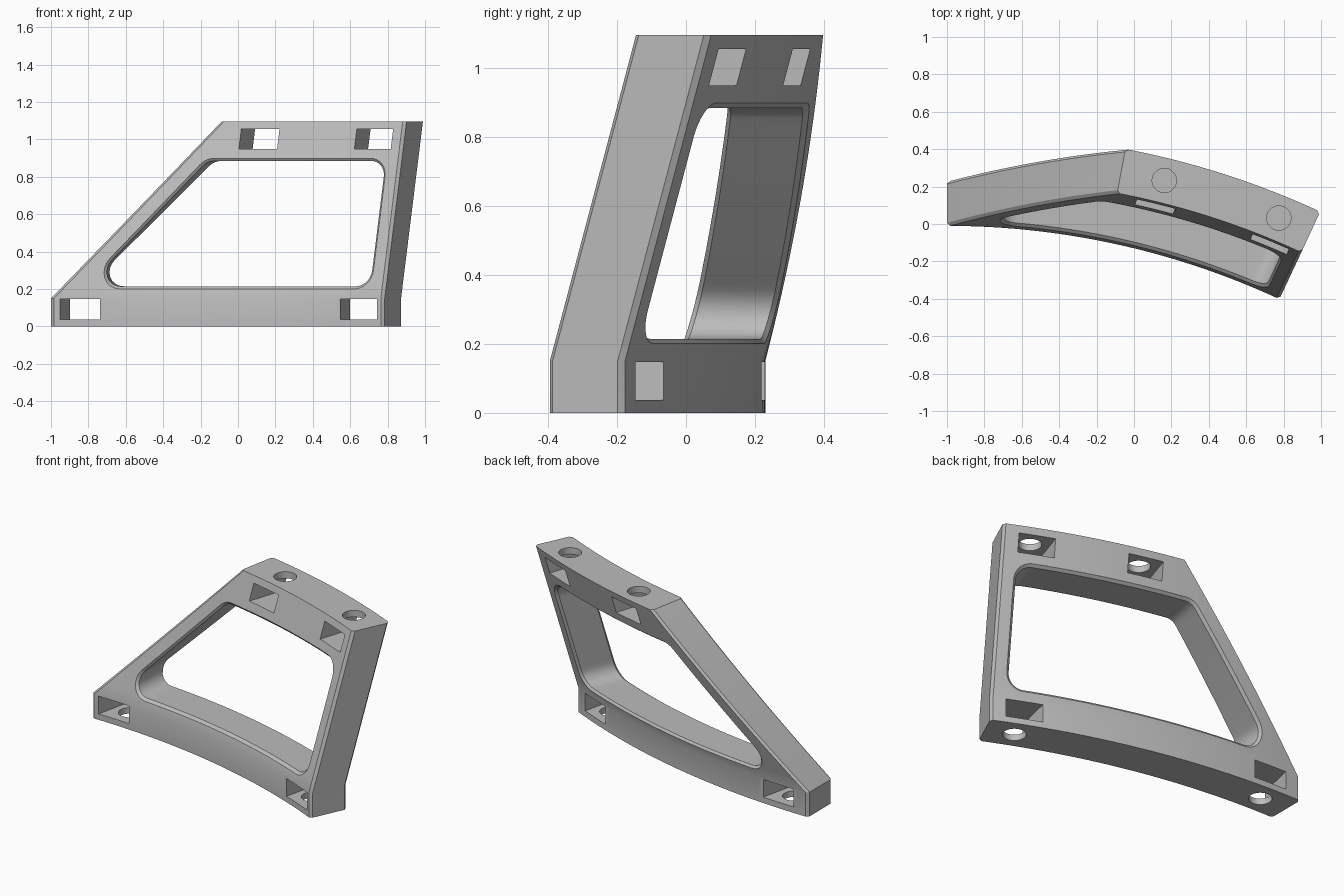
import bpy, bmesh, math
from mathutils import Vector

if "Cube" in bpy.data.objects:
    bpy.data.objects.remove(bpy.data.objects["Cube"])

R_IN, R_OUT = 4.23, 4.47
R_MID = (R_IN + R_OUT) / 2
KNEE, TOP = 0.15, 1.096
END = math.radians(24.85)
TOP_START = math.radians(10.8)

grey = bpy.data.materials.new("plain grey")
grey.use_nodes = True
tone = (0.5, 0.5, 0.5, 1)
grey.diffuse_color = tone
grey.node_tree.nodes["Principled BSDF"].inputs["Base Color"].default_value = tone


def lean(z):
    return max(0, (z - KNEE) / (TOP - KNEE))


def place(angle, radius, z):
    """Point on the curved wall, which leans back above the knee."""
    t = lean(z)
    return Vector((-1 + 0.117 * t + radius * math.sin(angle),
                   -4.24 + 0.25 * t + radius * math.cos(angle), z))


def start(z):
    return TOP_START * lean(z)


def finish(name, bm):
    bmesh.ops.recalc_face_normals(bm, faces=bm.faces)
    mesh = bpy.data.meshes.new(name)
    bm.to_mesh(mesh)
    bm.free()
    mesh.materials.append(grey)
    obj = bpy.data.objects.new(name, mesh)
    bpy.context.collection.objects.link(obj)
    return obj


def loft(bm, loops):
    """Skin closed loops of points and cap both ends."""
    rings = [[bm.verts.new(p) for p in loop] for loop in loops]
    n = len(rings[0])
    for a, b in zip(rings, rings[1:]):
        for i in range(n):
            j = (i + 1) % n
            bm.faces.new((a[i], a[j], b[j], b[i]))
    return rings


# Curved leaning slab, with small chamfers on the four upright edges
COLS, ROWS, CH = 40, 12, 0.016
heights = [0] + [KNEE + (TOP - KNEE) * i / ROWS for i in range(ROWS + 1)]
loops = []
for z in heights:
    a0, c = start(z), CH / R_MID
    angles = [a0 + c + (END - a0 - 2 * c) * i / COLS for i in range(COLS + 1)]
    loop = [place(a, R_IN, z) for a in angles]
    loop += [place(END, R_IN + CH, z), place(END, R_OUT - CH, z)]
    loop += [place(a, R_OUT, z) for a in reversed(angles)]
    loop += [place(a0, R_OUT - CH, z), place(a0, R_IN + CH, z)]
    loops.append(loop)
bm = bmesh.new()
rings = loft(bm, loops)
bm.faces.new(rings[0])
bm.faces.new(rings[-1])
frame = finish("window_frame", bm)


def window_outline(grow):
    """Rounded four-sided outline as (angle, height) pairs."""
    g = grow / R_MID
    low, high = 0.215 - grow, 0.885 + grow
    left = lambda z: start(z) + math.radians(1.72) - g * 1.4
    right = math.radians(23.6) + g
    corners = [Vector((left(low) * R_MID, low)), Vector((right * R_MID, low)),
               Vector((right * R_MID, high)), Vector((left(high) * R_MID, high))]
    arcs = []
    for i, p in enumerate(corners):
        d0 = (corners[i - 1] - p).normalized()
        d1 = (corners[(i + 1) % 4] - p).normalized()
        half = d0.angle(d1) / 2
        r = 0.085 + grow
        centre = p + (d0 + d1).normalized() * r / math.sin(half)
        cut = r / math.tan(half)
        s, e = p + d0 * cut - centre, p + d1 * cut - centre
        sweep = s.angle(e)
        arcs.append([centre + (s * math.sin((1 - k / 8) * sweep) + e * math.sin(k / 8 * sweep))
                     / math.sin(sweep) for k in range(9)])
    pts = []
    for i, arc in enumerate(arcs):
        a, b = arc[-1], arcs[(i + 1) % 4][0]
        pts += arc + [a.lerp(b, k / 24) for k in range(1, 24)]
    return [(p.x / R_MID, p.y) for p in pts]


# Window opening, flared at both faces for a chamfered rim
bm = bmesh.new()
LIP = 0.014
sections = [(R_IN - 0.2, LIP), (R_IN, LIP), (R_IN + LIP, 0),
            (R_OUT - LIP, 0), (R_OUT, LIP), (R_OUT + 0.3, LIP)]
rings = loft(bm, [[place(a, r, z) for a, z in window_outline(g)] for r, g in sections])
bm.faces.new(rings[0])
bm.faces.new(rings[-1])
cutters = [finish("window_cutter", bm)]


def bolt_pocket(angle, aim, low, high, hole_low, hole_high):
    """Straight slot through the wall, and an upright bolt hole into it."""
    across = Vector((math.cos(aim), -math.sin(aim), 0)) * 0.105
    through = Vector((math.sin(aim), math.cos(aim), 0)) * 0.3
    bm = bmesh.new()
    loops = [[place(angle, R_MID, z) + across * i + through * j
              for i, j in ((-1, -1), (1, -1), (1, 1), (-1, 1))] for z in (low, high)]
    rings = loft(bm, loops)
    bm.faces.new(rings[0])
    bm.faces.new(rings[-1])
    cutters.append(finish("slot_cutter", bm))
    centre = place(angle, R_MID, TOP if hole_high > 1 else 0)
    bm = bmesh.new()
    loops = []
    for z in (hole_low, hole_high):
        loops.append([Vector((centre.x + 0.065 * math.cos(k * math.tau / 40),
                              centre.y + 0.065 * math.sin(k * math.tau / 40), z))
                      for k in range(40)])
    rings = loft(bm, loops)
    bm.faces.new(rings[0])
    bm.faces.new(rings[-1])
    cutters.append(finish("bolt_hole_cutter", bm))


# Bolt pockets along the bottom and top rails
for deg in (2.4, 22.6):
    bolt_pocket(math.radians(deg), END / 2, 0.037, 0.147, -0.1, 0.09)
for deg in (13.9, 22.4):
    bolt_pocket(math.radians(deg), (END + TOP_START) / 2, 0.95, 1.055, 1.0, 1.2)

# Cut every opening, then drop the cutters
for cutter in cutters:
    mod = frame.modifiers.new(cutter.name, "BOOLEAN")
    mod.object = cutter
    mod.solver = "EXACT"
    cutter.hide_render = True
bpy.context.view_layer.update()
result = bpy.data.meshes.new_from_object(
    frame.evaluated_get(bpy.context.evaluated_depsgraph_get()))
frame.modifiers.clear()
frame.data = result
for cutter in cutters:
    bpy.data.objects.remove(cutter)

# Smooth curves with crisp edges
bpy.ops.object.select_all(action="DESELECT")
frame.select_set(True)
bpy.context.view_layer.objects.active = frame
bpy.ops.object.shade_smooth_by_angle(angle=math.radians(25))
